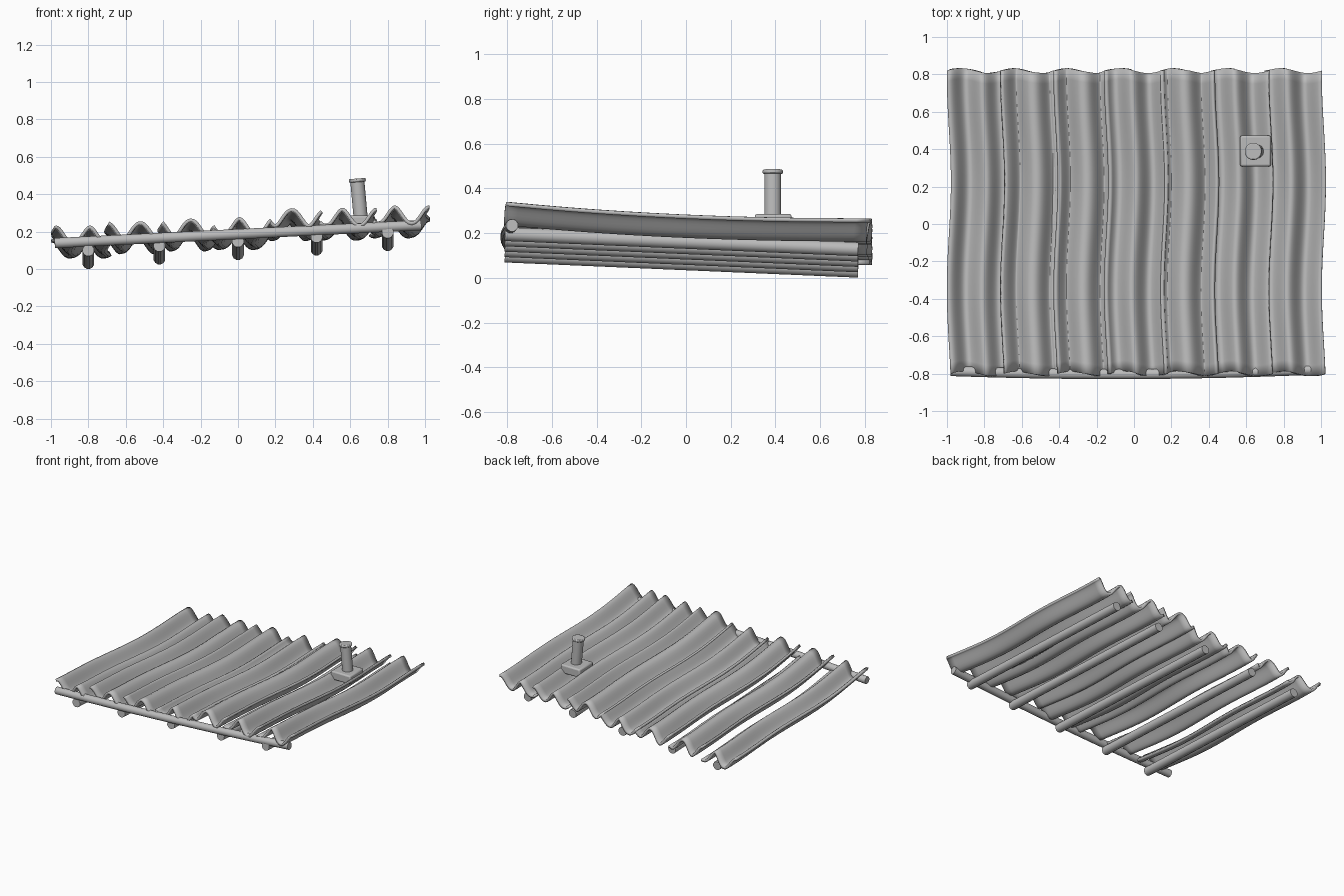
import bpy, bmesh, math
from mathutils import Vector

cube = bpy.data.objects.get("Cube")
if cube:
    bpy.data.objects.remove(cube, do_unlink=True)

grey = bpy.data.materials.new("weathered_grey")
grey.use_nodes = True
colour = (0.5, 0.5, 0.5, 1)
grey.diffuse_color = colour
grey.node_tree.nodes["Principled BSDF"].inputs["Base Color"].default_value = colour


def finish(name, bm, angle=40):
    bmesh.ops.recalc_face_normals(bm, faces=bm.faces)
    mesh = bpy.data.meshes.new(name)
    bm.to_mesh(mesh)
    bm.free()
    mesh.materials.append(grey)
    obj = bpy.data.objects.new(name, mesh)
    bpy.context.collection.objects.link(obj)
    bpy.ops.object.select_all(action="DESELECT")
    obj.select_set(True)
    bpy.context.view_layer.objects.active = obj
    bpy.ops.object.shade_smooth_by_angle(angle=math.radians(angle))
    return obj


def tube(name, path, radius, sides=12):
    """Closed round bar swept along a list of points."""
    bm = bmesh.new()
    points = [Vector(p) for p in path]
    axis = (points[-1] - points[0]).normalized()
    u = axis.orthogonal().normalized()
    v = axis.cross(u)
    rings = []
    for p in points:
        turns = [2 * math.pi * k / sides for k in range(sides)]
        rings.append([bm.verts.new(p + radius * (u * math.cos(a) + v * math.sin(a))) for a in turns])
    for a, b in zip(rings, rings[1:]):
        for k in range(sides):
            j = (k + 1) % sides
            bm.faces.new((a[k], a[j], b[j], b[k]))
    bm.faces.new(rings[0])
    bm.faces.new(rings[-1])
    return finish(name, bm)


def corrugated_sheet(name, left, peak, top):
    """Wavy sheet that lifts toward the front and snakes slightly sideways."""
    width, wave, height = 0.295, 0.18, 0.043
    nx, ny = 28, 28
    bm = bmesh.new()
    rows = []
    for j in range(ny + 1):
        t = j / ny
        y = -0.8 + 1.62 * t
        lift = 0.073 * (1 - t) ** 2.2
        sway = -0.011 * math.cos(2 * math.pi * (y - 0.8) / 1.15)
        row = []
        for i in range(nx + 1):
            x = left + width * i / nx
            ripple = height * (math.cos(2 * math.pi * (x - peak) / wave) - 1)
            skew = 0.013 * math.sin(2 * math.pi * i / nx)
            row.append(bm.verts.new((x + sway, y + skew, top + lift + ripple)))
        rows.append(row)
    for a, b in zip(rows, rows[1:]):
        for i in range(nx):
            bm.faces.new((a[i], a[i + 1], b[i + 1], b[i]))
    sheet = finish(name, bm)
    solid = sheet.modifiers.new("thickness", "SOLIDIFY")
    solid.thickness = 0.018
    solid.offset = -1


# Roof sheets: wave crest position and crest height drift across the roof
crests = [(-0.80, 0.16), (-0.53, 0.165), (-0.26, 0.18), (0.0, 0.205),
          (0.28, 0.235), (0.55, 0.255), (0.83, 0.267)]
for n, (peak, top) in enumerate(crests):
    corrugated_sheet(f"roof_sheet_{n + 1}", -0.99 + 0.285 * n, peak, top)

# Front beam, slightly bowed
beam = []
for k in range(13):
    s = -1 + k / 6
    beam.append((0.98 * s, -0.802 + 0.02 * s * s + 0.004 * s, 0.187 + 0.048 * s))
tube("front_beam", beam, 0.028)

# Rafters below the sheets, falling toward the back
for n, x in enumerate((-0.8, -0.42, 0, 0.42, 0.8)):
    z = 0.1 + 0.024 * n
    tube(f"rafter_{n + 1}", [(x, -0.81, z), (x, 0.77, z - 0.068)], 0.032)

# Vent: base block, leaning pipe and cap
bm = bmesh.new()
bmesh.ops.create_cube(bm, size=1)
bmesh.ops.scale(bm, vec=(0.165, 0.165, 0.065), verts=bm.verts)
bmesh.ops.translate(bm, vec=(0.65, 0.39, 0.253), verts=bm.verts)
base = finish("vent_base", bm)
bevel = base.modifiers.new("soft_edges", "BEVEL")
bevel.width = 0.01
bevel.segments = 2
tube("vent_pipe", [(0.658, 0.388, 0.25), (0.638, 0.388, 0.47)], 0.038, 20)
cap = tube("vent_cap", [(0.6385, 0.388, 0.465), (0.637, 0.388, 0.484)], 0.046, 20)
rim = cap.modifiers.new("round_rim", "BEVEL")
rim.width = 0.006
rim.segments = 2
